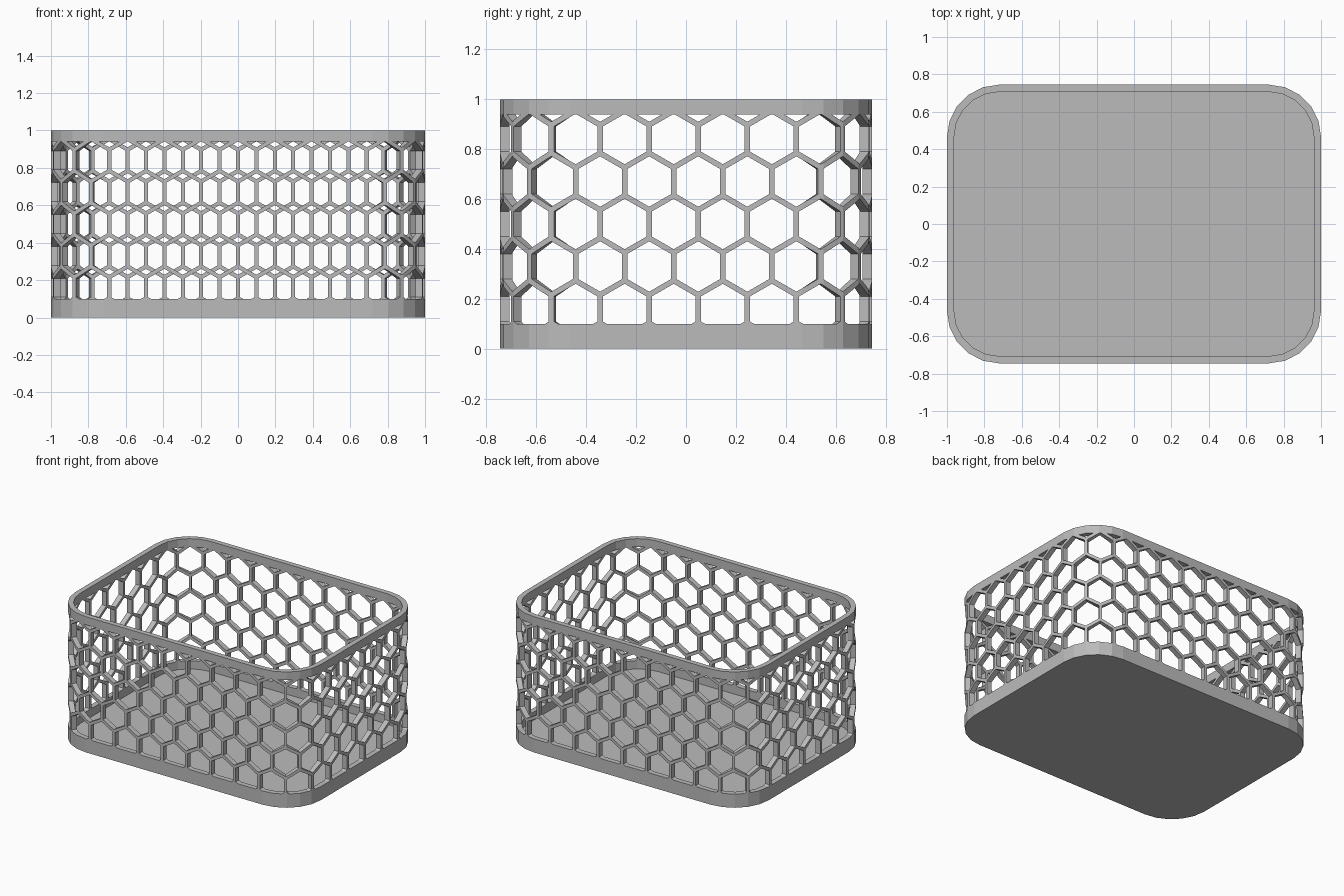
import bpy, bmesh, math
from mathutils import Vector

cube = bpy.data.objects.get("Cube")
if cube:
    bpy.data.objects.remove(cube, do_unlink=True)

# Basket dimensions
CORE_X, CORE_Y, RADIUS = 0.72, 0.465, 0.28
INNER = 0.242 / RADIUS          # wall depth as a scale towards the core
HEIGHT, FLOOR, BAND_TOP, RIM_BOTTOM = 1.0, 0.04, 0.10, 0.94
CELLS, CORNER_STEPS, HOLE_R = 33, 5, 0.101

grey = bpy.data.materials.new("grey plastic")
grey.use_nodes = True
color = (0.50, 0.50, 0.50, 1)
grey.diffuse_color = color
grey.node_tree.nodes["Principled BSDF"].inputs["Base Color"].default_value = color


def make_object(name, bm):
    bmesh.ops.recalc_face_normals(bm, faces=bm.faces)
    mesh = bpy.data.meshes.new(name)
    bm.to_mesh(mesh)
    bm.free()
    mesh.materials.append(grey)
    obj = bpy.data.objects.new(name, mesh)
    bpy.context.collection.objects.link(obj)
    return obj


# Rounded rectangle outline, anticlockwise from the middle of the front
outline = []
for q, (sx, sy) in enumerate([(1, -1), (1, 1), (-1, 1), (-1, -1)]):
    for i in range(CORNER_STEPS + 1):
        a = math.pi / 2 * (q - 1 + i / CORNER_STEPS)
        outline.append(Vector((sx * CORE_X + RADIUS * math.cos(a),
                               sy * CORE_Y + RADIUS * math.sin(a), 0)))
start = Vector((0, -CORE_Y - RADIUS, 0))
path = [start] + outline + [start]
bends = [0.0]
for a, b in zip(path, path[1:]):
    bends.append(bends[-1] + (b - a).length)
perimeter = bends[-1]


def wrap(s, z):
    """Point on the outer wall at distance s along the outline."""
    s %= perimeter
    for i in range(len(path) - 1):
        if s <= bends[i + 1]:
            t = (s - bends[i]) / (bends[i + 1] - bends[i])
            p = path[i].lerp(path[i + 1], t)
            return Vector((p.x, p.y, z))
    return Vector((start.x, start.y, z))


def inset(p):
    """Move an outer wall point to the inner wall."""
    core = Vector((max(-CORE_X, min(CORE_X, p.x)), max(-CORE_Y, min(CORE_Y, p.y)), p.z))
    return core + (p - core) * INNER


def sweep(name, profile, closed):
    """Loft outline rings through (inner?, z) profile points; cap if open."""
    bm = bmesh.new()
    rings = []
    for inner, z in profile:
        pts = [Vector((p.x, p.y, z)) for p in outline]
        rings.append([bm.verts.new(inset(p) if inner else p) for p in pts])
    pairs = list(zip(rings, rings[1:]))
    if closed:
        pairs.append((rings[-1], rings[0]))
    else:
        bm.faces.new(rings[0])
        bm.faces.new(rings[-1])
    n = len(outline)
    for a, b in pairs:
        for i in range(n):
            j = (i + 1) % n
            bm.faces.new((a[i], a[j], b[j], b[i]))
    return make_object(name, bm)


# Solid tray and top rim
sweep("base_tray", [(False, 0), (False, BAND_TOP), (True, BAND_TOP), (True, FLOOR)], False)
sweep("top_rim", [(False, RIM_BOTTOM), (False, HEIGHT), (True, HEIGHT), (True, RIM_BOTTOM)], True)

# Honeycomb: flat sheet of hexagon frames
pitch = perimeter / CELLS
cell_r = pitch / math.sqrt(3)
bm = bmesh.new()
for row in range(-3, 4):
    cz = 0.5 + row * pitch * math.sqrt(3) / 2
    for col in range(CELLS):
        cs = (col + (row % 2) / 2) * pitch
        loops = []
        for r in (cell_r, HOLE_R):
            angles = [math.radians(30 + 60 * k) for k in range(6)]
            loops.append([bm.verts.new((cs + r * math.cos(a), 0, cz + r * math.sin(a)))
                          for a in angles])
        outer, hole = loops
        for k in range(6):
            m = (k + 1) % 6
            bm.faces.new((outer[k], outer[m], hole[m], hole[k]))
bmesh.ops.remove_doubles(bm, verts=bm.verts, dist=1e-4)


def cut(co, normal, trim):
    bmesh.ops.bisect_plane(bm, geom=bm.verts[:] + bm.edges[:] + bm.faces[:], dist=1e-5,
                           plane_co=co, plane_no=normal, clear_outer=trim)


# Trim to the open height and crease at the corner bends
cut((0, 0, BAND_TOP), (0, 0, -1), True)
cut((0, 0, RIM_BOTTOM), (0, 0, 1), True)
for s in bends[1:-1]:
    cut((s, 0, 0), (1, 0, 0), False)

# Wrap the sheet round the outline and give it depth
for v in bm.verts:
    v.co = wrap(v.co.x, v.co.z)
bmesh.ops.remove_doubles(bm, verts=bm.verts, dist=1e-4)
result = bmesh.ops.extrude_face_region(bm, geom=bm.faces[:], use_keep_orig=True)
for item in result["geom"]:
    if isinstance(item, bmesh.types.BMVert):
        item.co = inset(item.co)
hidden = [f for f in bm.faces
          if any(all(abs(v.co.z - z) < 1e-4 for v in f.verts) for z in (BAND_TOP, RIM_BOTTOM))]
bmesh.ops.delete(bm, geom=hidden, context="FACES")
make_object("honeycomb_wall", bm)
